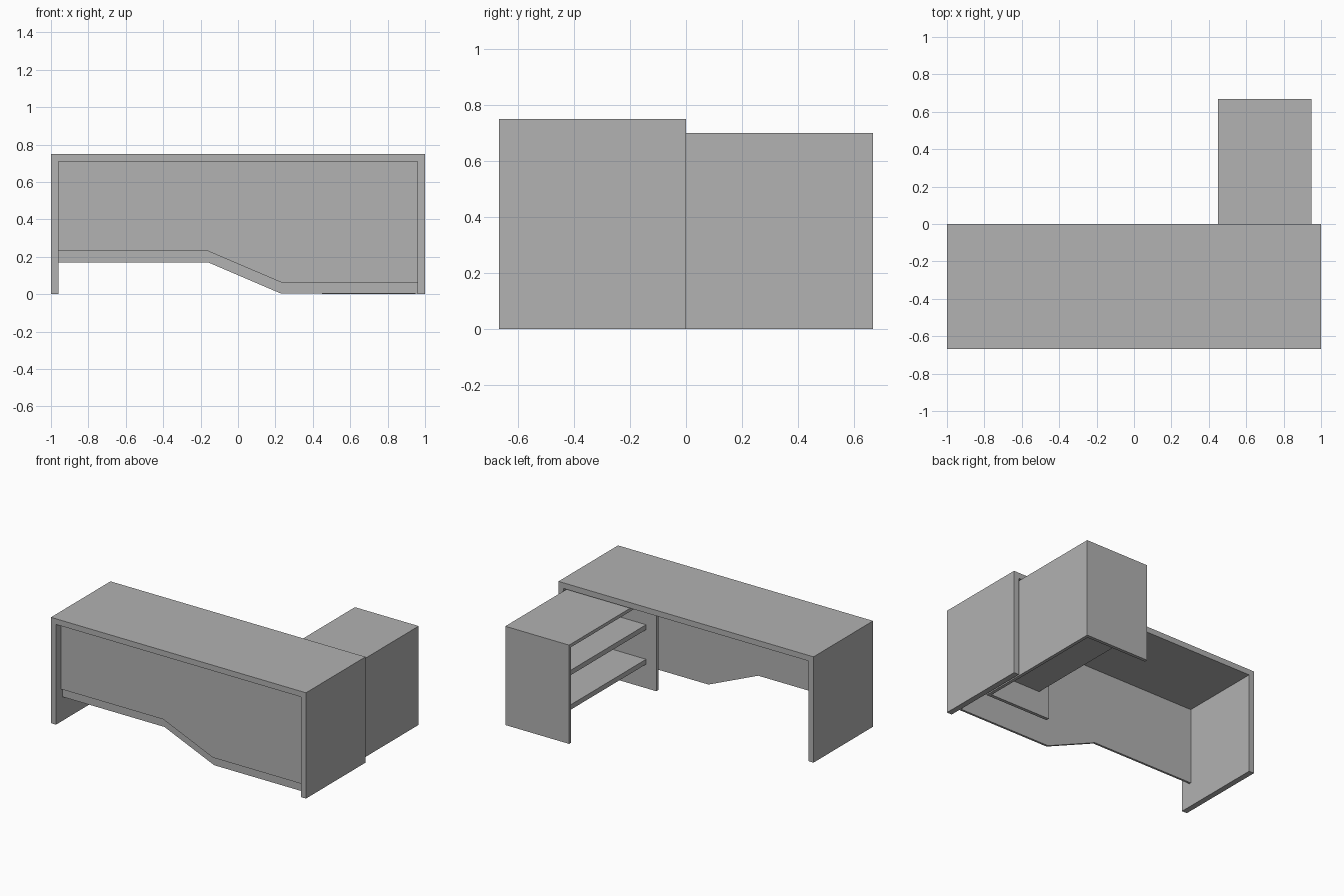
import bpy, bmesh

if "Cube" in bpy.data.objects:
    bpy.data.objects.remove(bpy.data.objects["Cube"])

grey = bpy.data.materials.new("light grey")
grey.diffuse_color = (0.445, 0.445, 0.445, 1)
grey.use_nodes = True
grey.node_tree.nodes["Principled BSDF"].inputs["Base Color"].default_value = grey.diffuse_color


def prism(name, outline, y0, y1):
    """Extrude an x-z outline from y0 to y1."""
    bm = bmesh.new()
    face = bm.faces.new([bm.verts.new((x, y0, z)) for x, z in outline])
    out = bmesh.ops.extrude_face_region(bm, geom=[face])
    moved = [v for v in out["geom"] if isinstance(v, bmesh.types.BMVert)]
    bmesh.ops.translate(bm, verts=moved, vec=(0, y1 - y0, 0))
    bmesh.ops.recalc_face_normals(bm, faces=bm.faces)
    mesh = bpy.data.meshes.new(name)
    bm.to_mesh(mesh)
    bm.free()
    mesh.materials.append(grey)
    obj = bpy.data.objects.new(name, mesh)
    bpy.context.collection.objects.link(obj)
    return obj


def board(name, x0, x1, y0, y1, z0, z1):
    return prism(name, [(x0, z0), (x1, z0), (x1, z1), (x0, z1)], y0, y1)


FRONT, BACK = -0.667, 0.667
T = 0.04

# Desk shell: top and two side legs in one continuous frame
prism("desk_frame", [(-1, 0), (-1, 0.75), (1, 0.75), (1, 0), (1 - T, 0),
                     (1 - T, 0.75 - T), (T - 1, 0.75 - T), (T - 1, 0)], FRONT, 0)

# Modesty panel: two layers with a sloping lower edge
for name, drop, y0, y1 in (("modesty_panel_front", 0.06, -0.61, -0.595),
                           ("modesty_panel_back", 0.0, -0.595, -0.58)):
    prism(name, [(T - 1, 0.71), (T - 1, 0.17 + drop), (-0.16, 0.17 + drop),
                 (0.23, 0.003 + drop), (1 - T, 0.003 + drop), (1 - T, 0.71)], y0, y1)

# Side cabinet, reaching under the desk and open towards the seat
L, R, INNER, P = 0.45, 0.95, -0.333, 0.023
board("cabinet_top", L, R, INNER, BACK, 0.70 - P, 0.70)
board("cabinet_back_end", L, R, BACK - P, BACK, 0, 0.70 - P)
board("cabinet_inner_end", L, R, INNER, INNER + P, 0, 0.70 - P)
board("cabinet_side", R - P, R, INNER + P, BACK - P, 0, 0.70 - P)
for name, z in (("lower_shelf", 0.17), ("upper_shelf", 0.415)):
    board(name, L + 0.08, R - P, INNER + P, BACK - P, z, z + 0.035)
